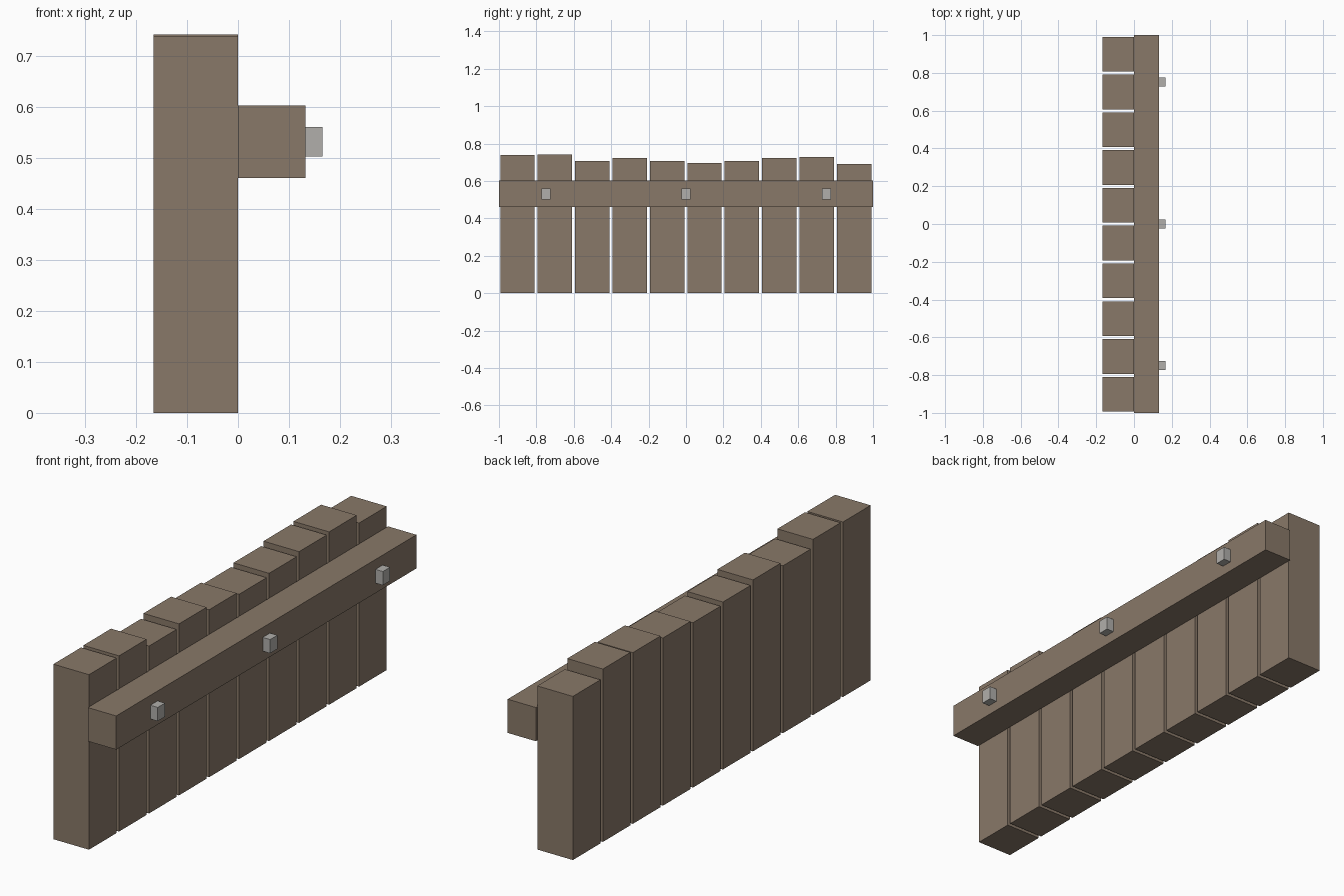
import bpy

if "Cube" in bpy.data.objects:
    bpy.data.objects.remove(bpy.data.objects["Cube"])


def make_material(name, color):
    mat = bpy.data.materials.new(name)
    mat.diffuse_color = (*color, 1.0)
    mat.use_nodes = True
    mat.node_tree.nodes["Principled BSDF"].inputs["Base Color"].default_value = mat.diffuse_color
    return mat


def box(name, lo, hi, mat):
    """Axis-aligned box between two corners."""
    bpy.ops.mesh.primitive_cube_add(size=1, location=[(a + b) / 2 for a, b in zip(lo, hi)])
    obj = bpy.context.object
    obj.name = name
    obj.scale = [b - a for a, b in zip(lo, hi)]
    bpy.ops.object.transform_apply(location=False, rotation=False, scale=True)
    obj.data.materials.append(mat)
    return obj


wood = make_material("weathered wood", (0.25, 0.19, 0.14))
metal = make_material("light grey metal", (0.44, 0.43, 0.41))

# Upright planks of uneven height, front to back
heights = [0.738, 0.741, 0.706, 0.723, 0.706, 0.695, 0.707, 0.722, 0.729, 0.69]
for i, h in enumerate(heights):
    y = -0.901 + 0.2 * i
    box(f"plank_{i + 1}", (-0.166, y - 0.092, 0), (0, y + 0.092, h), wood)

# Long horizontal rail
box("rail", (0, -1, 0.46), (0.132, 1, 0.602), wood)

# Square bolts on the outer face of the rail
for i, y in enumerate((-0.748, 0.001, 0.752)):
    box(f"bolt_{i + 1}", (0.132, y - 0.024, 0.502), (0.166, y + 0.024, 0.56), metal)
